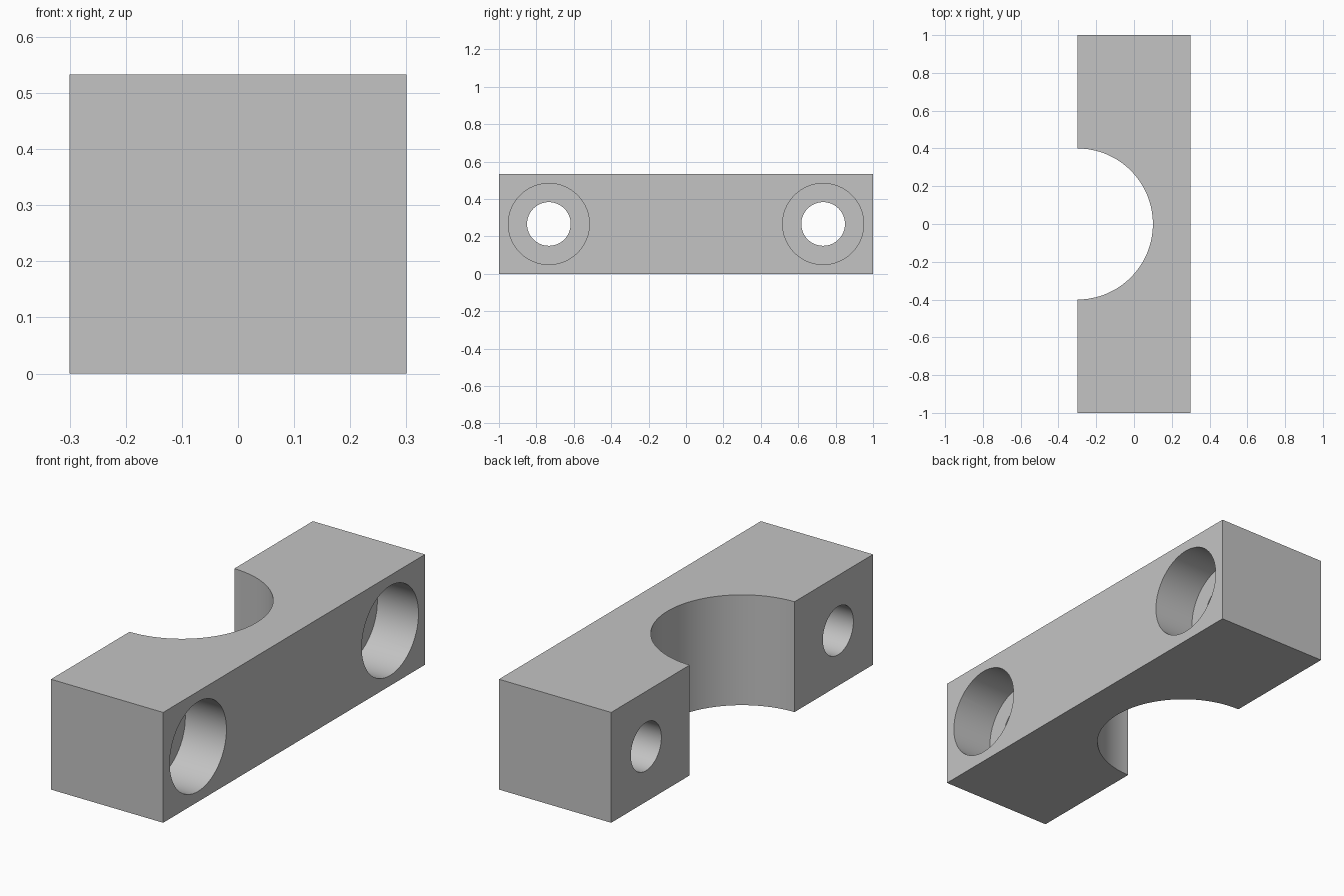
import bpy
import math

cube = bpy.data.objects.get("Cube")
if cube:
    bpy.data.objects.remove(cube, do_unlink=True)

WIDTH, LENGTH, HEIGHT = 0.6, 2.0, 0.5333
SADDLE_R = 0.4
HOLE_Y, HOLE_R = 0.7333, 0.1167
BORE_R, BORE_DEPTH = 0.2167, 0.22

grey = bpy.data.materials.new("plain grey")
grey.use_nodes = True
colour = (0.55, 0.55, 0.55, 1)
grey.diffuse_color = colour
grey.node_tree.nodes["Principled BSDF"].inputs["Base Color"].default_value = colour

# Main block
bpy.ops.mesh.primitive_cube_add(size=1, location=(0, 0, HEIGHT / 2))
block = bpy.context.object
block.name = "clamp_block"
block.scale = (WIDTH, LENGTH, HEIGHT)
bpy.ops.object.transform_apply(location=True, rotation=True, scale=True)
block.data.materials.append(grey)


def cut_cylinder(name, radius, depth, location, along_x, sides):
    """Subtract a cylinder from the block, then discard the cutter."""
    turn = (0, math.pi / 2, 0) if along_x else (0, 0, 0)
    bpy.ops.mesh.primitive_cylinder_add(
        vertices=sides, radius=radius, depth=depth, location=location, rotation=turn)
    cutter = bpy.context.object
    cutter.name = name
    cutter.hide_render = True
    cutter.data.materials.append(grey)
    mod = block.modifiers.new(name, "BOOLEAN")
    mod.operation = "DIFFERENCE"
    mod.solver = "EXACT"
    mod.object = cutter
    bpy.context.view_layer.objects.active = block
    bpy.ops.object.modifier_apply(modifier=mod.name)
    bpy.data.objects.remove(cutter, do_unlink=True)


# Half-round saddle in the -x face
cut_cylinder("saddle_cutter", SADDLE_R, 2 * HEIGHT,
             (-WIDTH / 2, 0, HEIGHT / 2), False, 128)

# Bolt holes, counterbored from the +x face
for side in (-1, 1):
    y = side * HOLE_Y
    cut_cylinder("bolt_hole_cutter", HOLE_R, 2 * WIDTH,
                 (0, y, HEIGHT / 2), True, 64)
    cut_cylinder("counterbore_cutter", BORE_R, 2 * BORE_DEPTH,
                 (WIDTH / 2, y, HEIGHT / 2), True, 64)

# Smooth bores with crisp edges
bpy.ops.object.select_all(action="DESELECT")
block.select_set(True)
bpy.context.view_layer.objects.active = block
bpy.ops.object.shade_smooth_by_angle(angle=math.radians(30))
